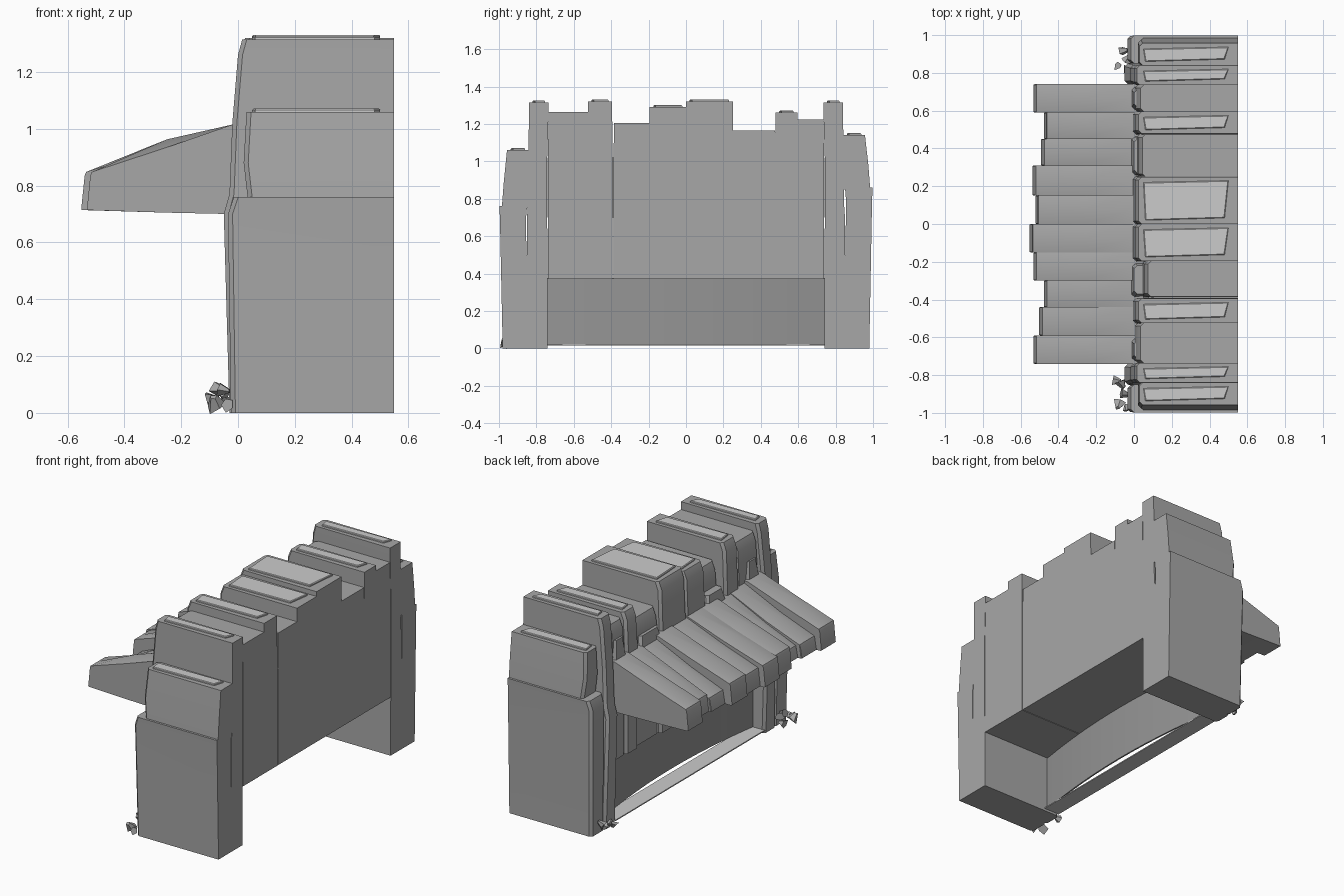
import bpy, bmesh, math, random

if "Cube" in bpy.data.objects:
    bpy.data.objects.remove(bpy.data.objects["Cube"])
random.seed(4)


def material(name, v):
    m = bpy.data.materials.new(name)
    m.diffuse_color = (v, v, v, 1)
    m.use_nodes = True
    m.node_tree.nodes["Principled BSDF"].inputs["Base Color"].default_value = m.diffuse_color
    return m


stone = material("stone", .39)
pale_stone = material("pale_stone", .52)


def loft(name, rings, mat=stone):
    """Solid skin through matching rings of points, capped at both ends."""
    bm = bmesh.new()
    rows = [[bm.verts.new(p) for p in r] for r in rings]
    n = len(rows[0])
    for a, b in zip(rows, rows[1:]):
        for i in range(n):
            bm.faces.new((a[i], a[(i + 1) % n], b[(i + 1) % n], b[i]))
    bm.faces.new(rows[0])
    bm.faces.new(rows[-1])
    bmesh.ops.recalc_face_normals(bm, faces=bm.faces)
    me = bpy.data.meshes.new(name)
    bm.to_mesh(me)
    bm.free()
    me.materials.append(mat)
    ob = bpy.data.objects.new(name, me)
    bpy.context.collection.objects.link(ob)
    bpy.ops.object.select_all(action='DESELECT')
    bpy.context.view_layer.objects.active = ob
    ob.select_set(True)
    bpy.ops.object.shade_smooth_by_angle(angle=math.radians(25))
    return ob


def plan(x0, y0, y1, z, c=0.016):
    """Column cross-section with a chipped front edge."""
    return [(.55, y0, z), (.55, y1, z), (x0 + c, y1, z), (x0, y1 - c, z),
            (x0, y0 + c, z), (x0 + c, y0, z)]


def cap(y0, y1, z, x0=.05):
    """Thin worn plate on top of a column."""
    a, b = y0 + .02, y1 - .02
    def base(h, i):
        return [(x0 + .01 + i, a + i, h), (.48 - i, a + .012 + i, h),
                (.5 - i, b - i, h), (x0 + i, b - .01 - i, h)]
    loft("top_plate", [base(z - .005, 0), base(z + .007, 0), base(z + .011, .004)], pale_stone)


# rear wall columns: y0, y1, top, front x, has plate
columns = [(-.735, -.525, 1.265, .01, 0), (-.525, -.395, 1.32, .0, 1),
           (-.385, -.195, 1.205, .05, 0), (-.195, .0, 1.29, .0, 1),
           (.0, .25, 1.32, .0, 1), (.25, .475, 1.165, .02, 0),
           (.478, .595, 1.26, .0, 1), (.595, .735, 1.225, .01, 0)]
for y0, y1, top, x0, plate in columns:
    loft("wall_column", [plan(x0, y0 - .003, y1 + .003, .37),
                         plan(x0 - .005, y0 - .003, y1 + .003, 1.02),
                         plan(x0 + .005, y0, y1, top - .05),
                         plan(x0 + .025, y0, y1, top)])
    if plate:
        cap(y0, y1, top, .05 + x0)

# end pillars, one pair at each end: side, step height, shoulder height
for s, step, shoulder in ((-1, .76, 1.06), (1, .86, 1.14)):
    def span(a, b):
        return (min(s * a, s * b), max(s * a, s * b))
    loft("inner_pillar", [plan(-.03, *span(.74, .855), 0),
                          plan(-.05, *span(.742, .85), .70),
                          plan(-.03, *span(.742, .845), .77),
                          plan(-.02, *span(.742, .842), 1.02),
                          plan(.0, *span(.735, .84), 1.26),
                          plan(.015, *span(.735, .84), 1.315)])
    cap(*span(.735, .84), 1.315)
    loft("outer_base_block", [plan(-.025, *span(.85, .98), 0),
                              plan(-.035, *span(.855, .995), step - .06),
                              plan(-.015, *span(.85, .998), step)])
    loft("outer_shoulder_block", [plan(.035, *span(.84, .985), step - .01),
                                  plan(.02, *span(.84, .975), step + .12),
                                  plan(.03, *span(.84, .957), shoulder)])
    cap(*span(.84, .957), shoulder)

# overhanging roof slabs: y0, y1, tip x, drop of the upper face
slabs = [(-.74, -.59, -.53, 0), (-.59, -.44, -.50, .05), (-.44, -.30, -.475, .06),
         (-.30, -.15, -.53, 0), (-.15, .0, -.55, .0), (.0, .15, -.52, .02),
         (.15, .31, -.535, 0), (.31, .45, -.49, .05), (.45, .59, -.475, .03),
         (.59, .74, -.53, 0)]
for y0, y1, tip, drop in slabs:
    ym = (y0 + y1) / 2
    def ring(x, lo, zt, bump, inset=0):
        a, b = y0 + inset, y1 - inset
        xb = x - .012 if x < -.4 else x
        return [(xb, a, lo), (xb, b, lo), (x, b, zt), (x, ym, zt + bump), (x, a, zt)]
    loft("roof_slab", [ring(.05, .70, 1.02, .0), ring(-.02, .70, 1.015 - drop / 2, 0),
                       ring(-.25, .705, .935 - drop, .028),
                       ring(tip + .015, .714, .848 - drop, 0),
                       ring(tip + .01, .716, .835 - drop, .0, .003)])

# broken lumps where the roof meets the wall
for y0, y1, h in ((-.39, -.2, 1.06), (.25, .47, 1.06), (-.73, -.6, 1.12), (.6, .73, 1.13)):
    loft("ledge_lump", [plan(-.015, y0, y1, .98), plan(.0, y0 + .02, y1 - .02, h)])

# curved wall at the back of the opening
N = 12
front, back = [], []
for i in range(N + 1):
    t = -1 + 2 * i / N
    x = .05 + .06 * (1 - t * t)
    front.append((x, .742 * t))
    back.append((x + .01, .742 * t))
outline = front + back[::-1]
loft("recess_wall", [[(x, y, z) for x, y in outline] for z in (.02, .375)],
     material("shaded_stone", .3))

# thin threshold strip across the opening
loft("threshold", [[(-.03, -.745, z), (.08, -.745, z), (.08, .745, z), (-.03, .745, z)]
                   for z in (.015, .022)], pale_stone)

# loose rubble at the foot of the pillars
rubble = [(-.06, -.85, .08, .05), (-.08, -.96, .04, .055), (-.09, -.83, .05, .045),
          (-.05, -.9, .08, .05), (-.04, -.97, .025, .04), (-.03, .88, .04, .055),
          (-.05, .92, .07, .045), (-.08, .84, .04, .04), (-.04, .82, .03, .045)]
for x, y, z, r in rubble:
    bpy.ops.mesh.primitive_cone_add(vertices=5, radius1=r * .7, radius2=r * .25, depth=r,
                                    location=(x, y, max(z, r * .7)))
    ob = bpy.context.object
    ob.name = "rubble"
    ob.data.materials.append(stone)
    for v in ob.data.vertices:
        v.co *= random.uniform(.6, 1.05)
    ob.rotation_euler = [random.uniform(0, 3) for _ in range(3)]
